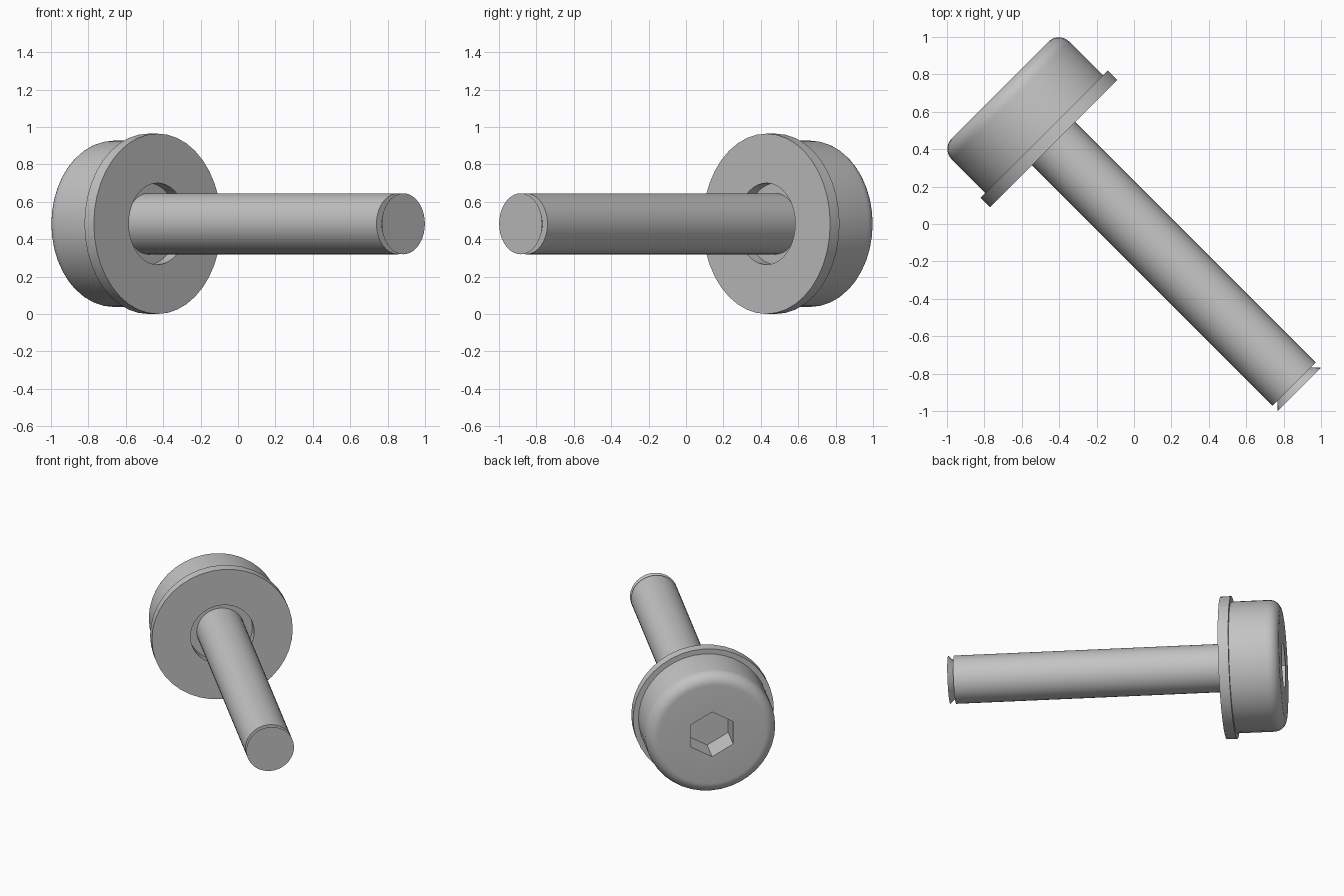
import bpy, bmesh, math
from mathutils import Matrix, Vector

cube = bpy.data.objects.get("Cube")
if cube:
    bpy.data.objects.remove(cube, do_unlink=True)

steel = bpy.data.materials.new("steel_grey")
steel.use_nodes = True
steel.diffuse_color = (0.55, 0.55, 0.55, 1)
steel.node_tree.nodes["Principled BSDF"].inputs["Base Color"].default_value = (0.55, 0.55, 0.55, 1)

# The bolt lies level; its local z axis runs diagonally towards front right
AXIS = Vector((1, -1, 0)).normalized()
UP = Vector((0, 0, 1))
PLACE = Matrix.Translation((0, 0, 0.482)) @ Matrix((UP, AXIS.cross(UP), AXIS)).transposed().to_4x4()
SIDES = 40


def ring(bm, radius, height, sides=SIDES):
    return [bm.verts.new((radius * math.cos(a), radius * math.sin(a), height))
            for a in (math.tau * i / sides for i in range(sides))]


def skin(bm, lower, upper):
    n = len(lower)
    for i in range(n):
        j = (i + 1) % n
        bm.faces.new((lower[i], lower[j], upper[j], upper[i]))


def lathe(bm, profile, closed=False):
    rings = [ring(bm, r, h) for r, h in profile]
    for a, b in zip(rings, rings[1:]):
        skin(bm, a, b)
    if closed:
        skin(bm, rings[-1], rings[0])
    return rings


def finish(bm, name):
    bmesh.ops.recalc_face_normals(bm, faces=bm.faces[:])
    bm.transform(PLACE)
    mesh = bpy.data.meshes.new(name)
    bm.to_mesh(mesh)
    bm.free()
    mesh.materials.append(steel)
    obj = bpy.data.objects.new(name, mesh)
    bpy.context.collection.objects.link(obj)
    bpy.ops.object.select_all(action='DESELECT')
    obj.select_set(True)
    bpy.context.view_layer.objects.active = obj
    bpy.ops.object.shade_smooth_by_angle(angle=math.radians(30))


# Head: rounded outer rim with a hexagonal socket
HEAD_R, HEAD_TOP, SEAT, ROUND = 0.445, -1.013, -0.679, 0.08
bm = bmesh.new()
profile = [(HEAD_R, SEAT)]
for i in range(9):
    a = math.pi / 2 * i / 8
    profile.append((HEAD_R - ROUND + ROUND * math.cos(a),
                    HEAD_TOP + ROUND - ROUND * math.sin(a)))
rings = lathe(bm, profile)
bm.faces.new(rings[0])
mouth = ring(bm, 0.166, HEAD_TOP, 6)
floor = ring(bm, 0.166, HEAD_TOP + 0.19, 6)
skin(bm, mouth, floor)
bm.faces.new(floor)
rim_edges = [bm.edges.get((loop[i - 1], loop[i]))
             for loop in (rings[-1], mouth) for i in range(len(loop))]
bmesh.ops.triangle_fill(bm, edges=rim_edges, use_beauty=True)
finish(bm, "bolt_head")

# Washer with a clearance hole around the shaft
bm = bmesh.new()
lathe(bm, [(0.218, SEAT), (0.482, SEAT), (0.482, -0.608), (0.218, -0.608)], closed=True)
finish(bm, "washer")

# Shaft with an undercut groove and a flared end disc
bm = bmesh.new()
rings = lathe(bm, [(0.163, SEAT), (0.163, 1.21), (0.125, 1.21), (0.163, 1.25)])
bm.faces.new(rings[0])
bm.faces.new(rings[-1])
finish(bm, "shaft")
